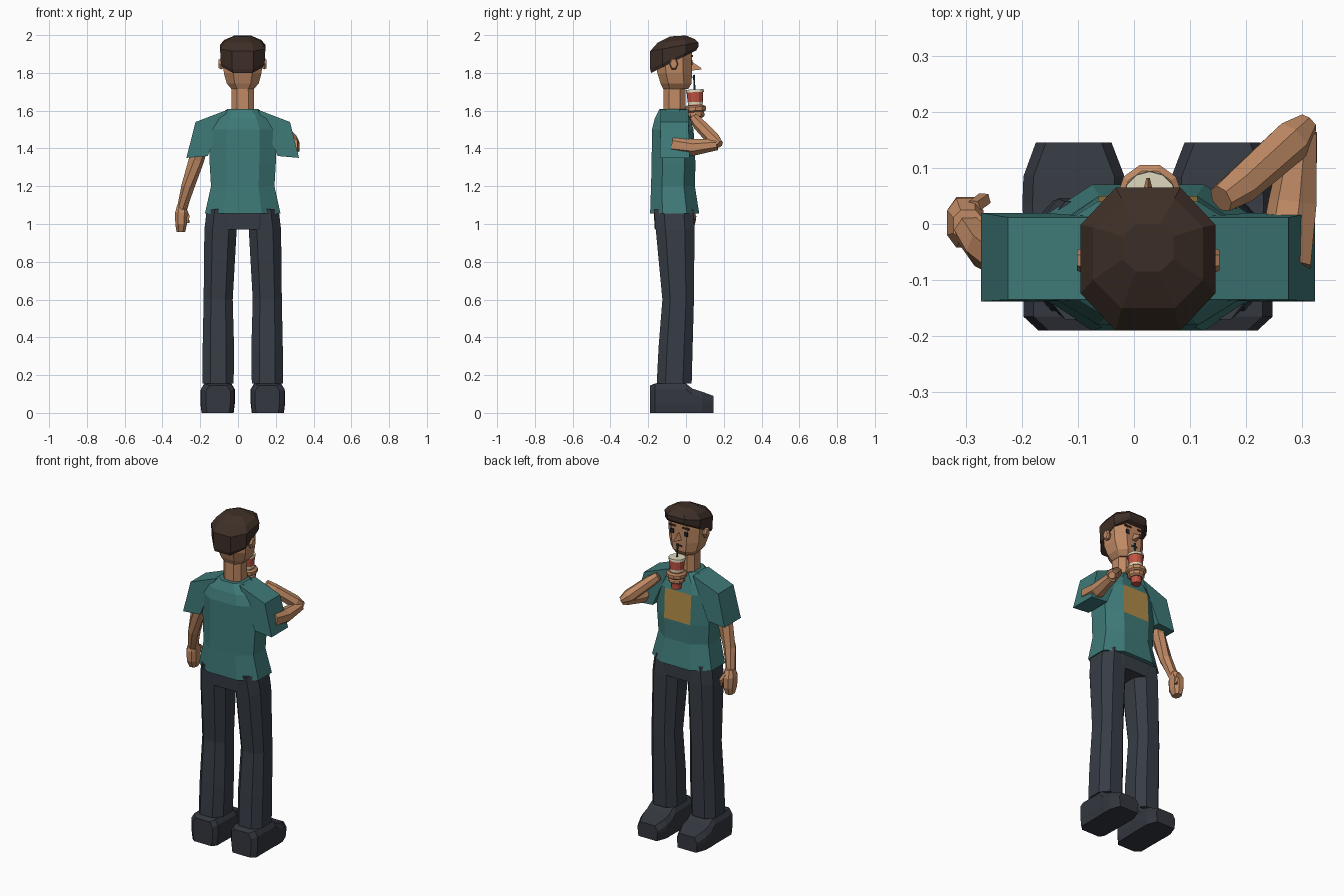
import bpy, bmesh, math
from mathutils import Vector

if "Cube" in bpy.data.objects:
    bpy.data.objects.remove(bpy.data.objects["Cube"])

C = 0.025  # centre line of the body


def colour(name, rgb):
    m = bpy.data.materials.new(name)
    lin = [((v / 255 + 0.055) / 1.055) ** 2.4 for v in rgb]
    m.diffuse_color = (*lin, 1)
    m.use_nodes = True
    m.node_tree.nodes["Principled BSDF"].inputs["Base Color"].default_value = m.diffuse_color
    return m


skin = colour("skin", (192, 138, 100))
hair = colour("dark_brown_hair", (62, 47, 39))
teal = colour("teal_cloth", (62, 122, 120))
denim = colour("charcoal_trousers", (55, 61, 70))
leather = colour("dark_shoe", (51, 55, 63))
red = colour("red_cup", (192, 84, 68))
cream = colour("cream_lid", (226, 220, 192))
ochre = colour("ochre_print", (176, 140, 72))
black = colour("dark_eye", (36, 35, 38))
blue = colour("straw_blue", (42, 80, 88))


def loft(name, rings, *mats, pick=None):
    """Skin a list of equal-length rings and cap both ends."""
    bm = bmesh.new()
    rows = [[bm.verts.new(p) for p in r] for r in rings]
    n = len(rows[0])
    for j in range(len(rows) - 1):
        for i in range(n):
            k = (i + 1) % n
            f = bm.faces.new((rows[j][i], rows[j][k], rows[j + 1][k], rows[j + 1][i]))
            if pick:
                f.material_index = pick(j, i)
    bm.faces.new(rows[0])
    bm.faces.new(rows[-1])
    bmesh.ops.recalc_face_normals(bm, faces=bm.faces)
    me = bpy.data.meshes.new(name)
    bm.to_mesh(me)
    bm.free()
    for m in mats:
        me.materials.append(m)
    ob = bpy.data.objects.new(name, me)
    bpy.context.collection.objects.link(ob)
    return ob


def octa(x0, x1, y0, y1, z, cut=0.25, slope=0.0):
    """Chamfered rectangle; slope raises z along y."""
    a, b = (x1 - x0) * cut, (y1 - y0) * cut
    pts = [(x1 - a, y1), (x0 + a, y1), (x0, y1 - b), (x0, y0 + b),
           (x0 + a, y0), (x1 - a, y0), (x1, y0 + b), (x1, y1 - b)]
    return [(x, y, z + slope * (y - y0)) for x, y in pts]


def tube(name, path, radii, mat, n=7, pick=None, extra=()):
    """Straight-ish limb through points with a radius at each."""
    P = [Vector(p) for p in path]
    rings = []
    for i, p in enumerate(P):
        d = P[min(i + 1, len(P) - 1)] - P[max(i - 1, 0)]
        q = d.to_track_quat('Z', 'Y')
        r = radii[i]
        rings.append([p + q @ Vector((r * math.cos(t), r * math.sin(t), 0))
                      for t in (2 * math.pi * k / n for k in range(n))])
    return loft(name, rings, mat, *extra, pick=pick)


def box(name, x0, x1, y0, y1, z0, z1, mat):
    q = [(x0, y0), (x1, y0), (x1, y1), (x0, y1)]
    return loft(name, [[(x, y, z) for x, y in q] for z in (z0, z1)], mat)


# shirt body, printed square on the front facet
body = [(1.055, .20, -.19, .07), (1.20, .168, -.185, .047), (1.32, .175, -.182, .05),
        (1.50, .178, -.18, .04), (1.56, .15, -.165, .02), (1.61, .08, -.14, 0)]
loft("shirt", [octa(C - h, C + h, a, b, z) for z, h, a, b in body], teal, ochre,
     pick=lambda j, i: int(j == 2 and i == 0))

for s, side in ((-1, "left"), (1, "right")):
    X = lambda d: C + s * d
    # sleeve
    quads = [((.08, 1.605), (.25, 1.54), -.135, .012), ((.185, 1.36), (.298, 1.35), -.138, .02)]
    loft(side + "_sleeve", [[(X(i[0]), a, i[1]), (X(o[0]), a, o[1]),
                             (X(o[0]), b, o[1]), (X(i[0]), b, i[1])]
                            for i, o, a, b in quads], teal)
    # trouser leg
    legs = [(.155, .048, .213, -.155, .03), (.35, .046, .212, -.145, .035),
            (.60, .053, .207, -.125, .042), (.97, .032, .203, -.16, .045),
            (1.08, .02, .19, -.17, .04)]
    loft(side + "_trouser_leg", [octa(min(X(i), X(o)), max(X(i), X(o)), a, b, z)
                                 for z, i, o, a, b in legs], denim)
    # shoe: cross-sections from heel to toe
    shoe = [(-.19, .065, .195, .145), (-.165, .045, .222, .155), (0, .042, .222, .155),
            (.035, .042, .224, .128), (.085, .042, .222, .112), (.145, .065, .20, .09)]
    rings = []
    for y, i, o, h in shoe:
        w = .018
        rings.append([(X(i + .006), y, 0), (X(o - .006), y, 0), (X(o), y, .05), (X(o), y, h - .03),
                      (X(o - w), y, h), (X(i + w), y, h), (X(i), y, h - .03), (X(i), y, .05)])
    loft(side + "_shoe", rings, leather)
    # ear
    loft(side + "_ear", [[(X(d), -.065 + r * .9 * math.cos(t), 1.848 + r * 1.3 * math.sin(t))
                          for t in (k * math.pi / 3 for k in range(6))]
                         for d, r in ((.09, .018), (.115, .026), (.127, .02))], skin)
    # eye and brow
    e = X(.046)
    box(side + "_eye", e - .011, e + .011, .028, .035, 1.842, 1.868, black)
    box(side + "_brow", e - .022, e + .022, .028, .036, 1.885, 1.895, hair)

# hips
loft("hips", [octa(C - .165, C + .165, -.165, .045, .97),
              octa(C - .19, C + .19, -.172, .045, 1.08)], denim)

# neck and head
loft("neck", [octa(C - .06, C + .06, -.12, 0, 1.58), octa(C - .058, C + .058, -.12, -.005, 1.75)], skin)
head = [(1.715, .06, -.12, .012), (1.745, .085, -.135, .03), (1.80, .10, -.152, .031),
        (1.88, .105, -.158, .031), (1.95, .10, -.155, .03)]
loft("head", [octa(C - h, C + h, a, b, z) for z, h, a, b in head], skin)

# nose: wedge on the face
loft("nose", [[(C - .017, .026, 1.812), (C + .017, .026, 1.812), (C, .026, 1.862)],
              [(C - .003, .082, 1.818), (C + .003, .082, 1.818), (C, .080, 1.826)]], skin)
box("mouth", C - .02, C + .02, .027, .034, 1.772, 1.78, black)

# hair cap: tilted rings, low at the nape and high at the brow
caps = [(1.80, .108, -.185, .055, .5), (1.82, .116, -.19, .065, .46), (1.915, .12, -.19, .065, .18),
        (1.96, .098, -.15, .045, .1), (1.993, .045, -.085, 0, .06)]
loft("hair", [octa(C - h, C + h, a, b, z, .26, s) for z, h, a, b, s in caps], hair)

# hanging arm with closed hand
tube("left_arm", [(-.195, -.06, 1.45), (-.222, -.06, 1.34), (-.264, -.045, 1.20), (-.296, -.01, 1.08)],
     [.048, .043, .036, .028], skin)
loft("left_hand", [octa(-.322, -.27, -.03, .025, 1.10), octa(-.333, -.268, -.042, .046, 1.06),
                   octa(-.332, -.27, -.04, .048, 1.0), octa(-.325, -.28, -.02, .035, .957)], skin)
tube("left_thumb", [(-.285, .03, 1.075), (-.268, .043, 1.04), (-.266, .042, 1.005)],
     [.014, .014, .009], skin, 5)

# raised arm
tube("right_upper_arm", [(.27, -.07, 1.42), (.285, .04, 1.405), (.299, .165, 1.42)],
     [.05, .045, .03], skin)
tube("right_forearm", [(.31, .18, 1.422), (.28, .148, 1.445), (.19, .068, 1.53), (.155, .045, 1.56)],
     [.02, .038, .034, .026], skin)


# drink: tapered cup with cream bands, gripping fingers, straw
def disc_path(zs):
    return [(.028, .05 + (z - 1.62) * -.04, z) for z in zs]


tube("cup", disc_path([1.525, 1.58, 1.632, 1.646, 1.70]), [.027, .033, .039, .04, .044], red, 12,
     pick=lambda j, i: int(j == 2), extra=(cream,))
tube("cup_lid", disc_path([1.698, 1.712, 1.7121, 1.707]), [.048, .047, .040, .038], cream, 12)
tube("upper_fingers", disc_path([1.592, 1.600, 1.620, 1.628]), [.046, .057, .058, .047], skin, 10)
tube("lower_fingers", disc_path([1.562, 1.570, 1.586, 1.594]), [.037, .047, .048, .044], skin, 10)
tube("straw", [(.028, .046, 1.69), (.028, .042, 1.79)], [.0055, .0055], blue, 6)
